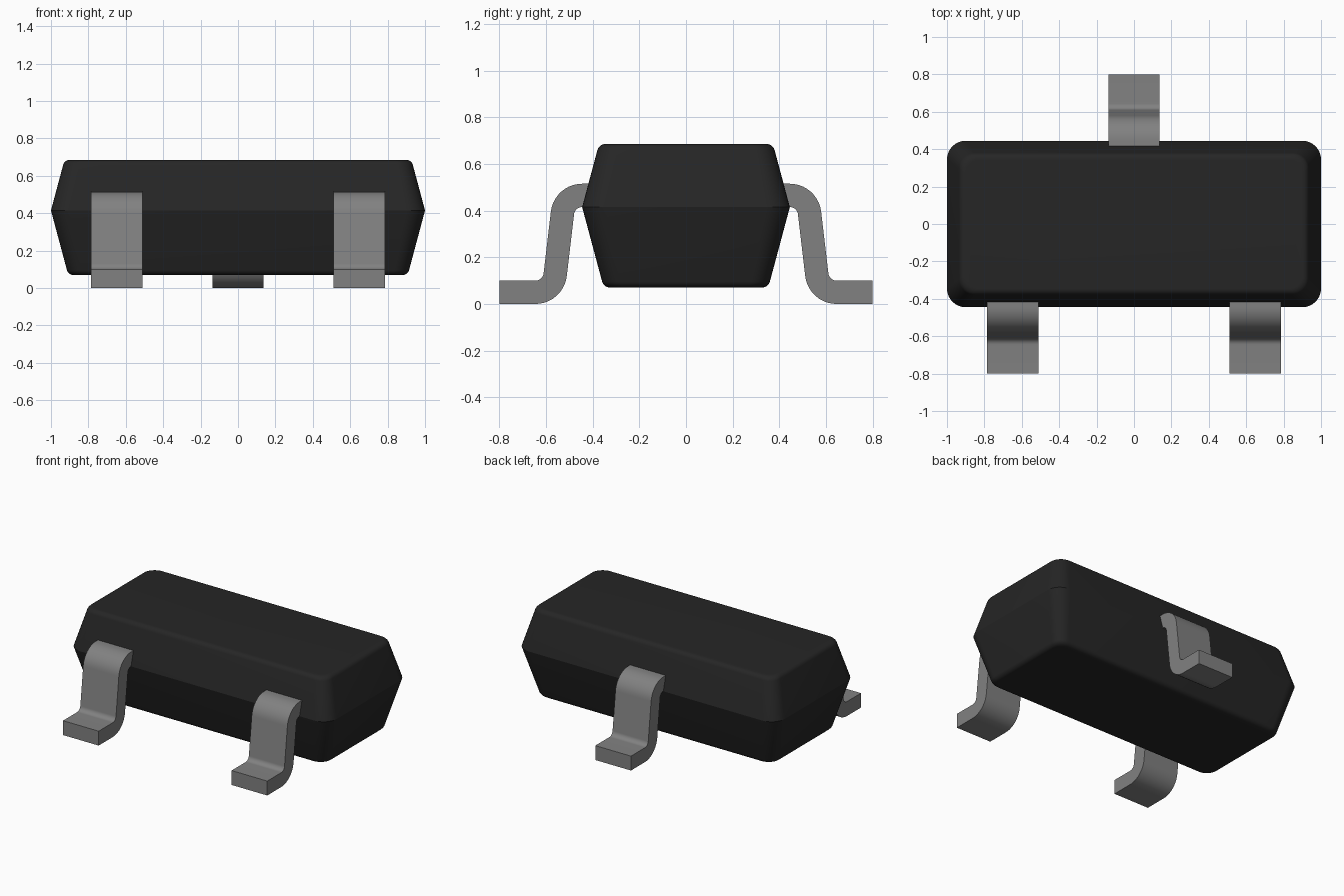
import bpy, bmesh, math

cube = bpy.data.objects.get("Cube")
if cube:
    bpy.data.objects.remove(cube, do_unlink=True)


def material(name, value, roughness):
    m = bpy.data.materials.new(name)
    m.use_nodes = True
    color = (value, value, value, 1)
    m.diffuse_color = color
    bsdf = m.node_tree.nodes["Principled BSDF"]
    bsdf.inputs["Base Color"].default_value = color
    bsdf.inputs["Roughness"].default_value = roughness
    return m


BLACK = material("black plastic", 0.019, 0.6)
GREY = material("grey metal", 0.22, 0.5)


def finish(bm, name, mat, angle):
    bmesh.ops.recalc_face_normals(bm, faces=bm.faces)
    mesh = bpy.data.meshes.new(name)
    bm.to_mesh(mesh)
    bm.free()
    mesh.materials.append(mat)
    obj = bpy.data.objects.new(name, mesh)
    bpy.context.collection.objects.link(obj)
    bpy.ops.object.select_all(action="DESELECT")
    obj.select_set(True)
    bpy.context.view_layer.objects.active = obj
    bpy.ops.object.shade_smooth_by_angle(angle=math.radians(angle))
    return obj


def arc(cx, cz, r, start, end, steps=10):
    """Points along a circular arc, angles in degrees."""
    angles = [math.radians(start + (end - start) * i / steps) for i in range(steps + 1)]
    return [(cx + r * math.cos(a), cz + r * math.sin(a)) for a in angles]


# Body: rounded rectangles lofted between the tapered halves
HALF_X, HALF_Y, MID_Z, TOP_Z, BOTTOM_Z = 1.0, 0.445, 0.415, 0.685, 0.07
DRAFT, FILLET, CORNER = 15, 0.035, 0.1


def half_body(height):
    """(inset, height) pairs from the parting line to the flat face."""
    t = math.radians(DRAFT)
    # centre of the edge fillet, tangent to the drafted wall and the flat
    cz = height - FILLET
    cx = cz * math.tan(t) + FILLET / math.cos(t)
    return [(0, 0)] + arc(cx, cz, FILLET, 180 - DRAFT, 90, 6)


def rounded_ring(bm, inset, z):
    hx, hy = HALF_X - inset, HALF_Y - inset
    r = CORNER - inset * 0.25
    ring = []
    for sx, sy, start in ((1, 1, 0), (-1, 1, 90), (-1, -1, 180), (1, -1, 270)):
        for x, y in arc(sx * (hx - r), sy * (hy - r), r, start, start + 90, 8):
            ring.append(bm.verts.new((x, y, z)))
    return ring


levels = [(i, MID_Z - h) for i, h in reversed(half_body(MID_Z - BOTTOM_Z))]
levels += [(i, MID_Z + h) for i, h in half_body(TOP_Z - MID_Z)[1:]]
bm = bmesh.new()
rings = [rounded_ring(bm, i, z) for i, z in levels]
for low, high in zip(rings, rings[1:]):
    n = len(low)
    for k in range(n):
        bm.faces.new((low[k], low[(k + 1) % n], high[(k + 1) % n], high[k]))
bm.faces.new(rings[0])
bm.faces.new(rings[-1])
finish(bm, "body", BLACK, 25)

# Leads: gull-wing strip profile (distance outward, height) extruded across x
LEAD_HALF, LEAN, INNER, OUTER = 0.137, 6.7, 0.035, 0.135
profile = [(0.38, 0.515)]
profile += arc(0.445, 0.38, OUTER, 90, LEAN)
profile += arc(0.645, 0.135, INNER, 180 + LEAN, 270)
profile += [(0.8, 0.1), (0.8, 0.0)]
profile += arc(0.645, 0.135, OUTER, 270, 180 + LEAN)
profile += arc(0.445, 0.38, INNER, LEAN, 90)
profile += [(0.38, 0.415)]


def lead(name, x, side):
    bm = bmesh.new()
    face = bm.faces.new([bm.verts.new((x - LEAD_HALF, side * d, z)) for d, z in profile])
    new = bmesh.ops.extrude_face_region(bm, geom=[face])["geom"]
    verts = [v for v in new if isinstance(v, bmesh.types.BMVert)]
    bmesh.ops.translate(bm, verts=verts, vec=(2 * LEAD_HALF, 0, 0))
    finish(bm, name, GREY, 30)


lead("front_right_lead", -0.648, -1)
lead("front_left_lead", 0.648, -1)
lead("back_lead", 0.0, 1)
